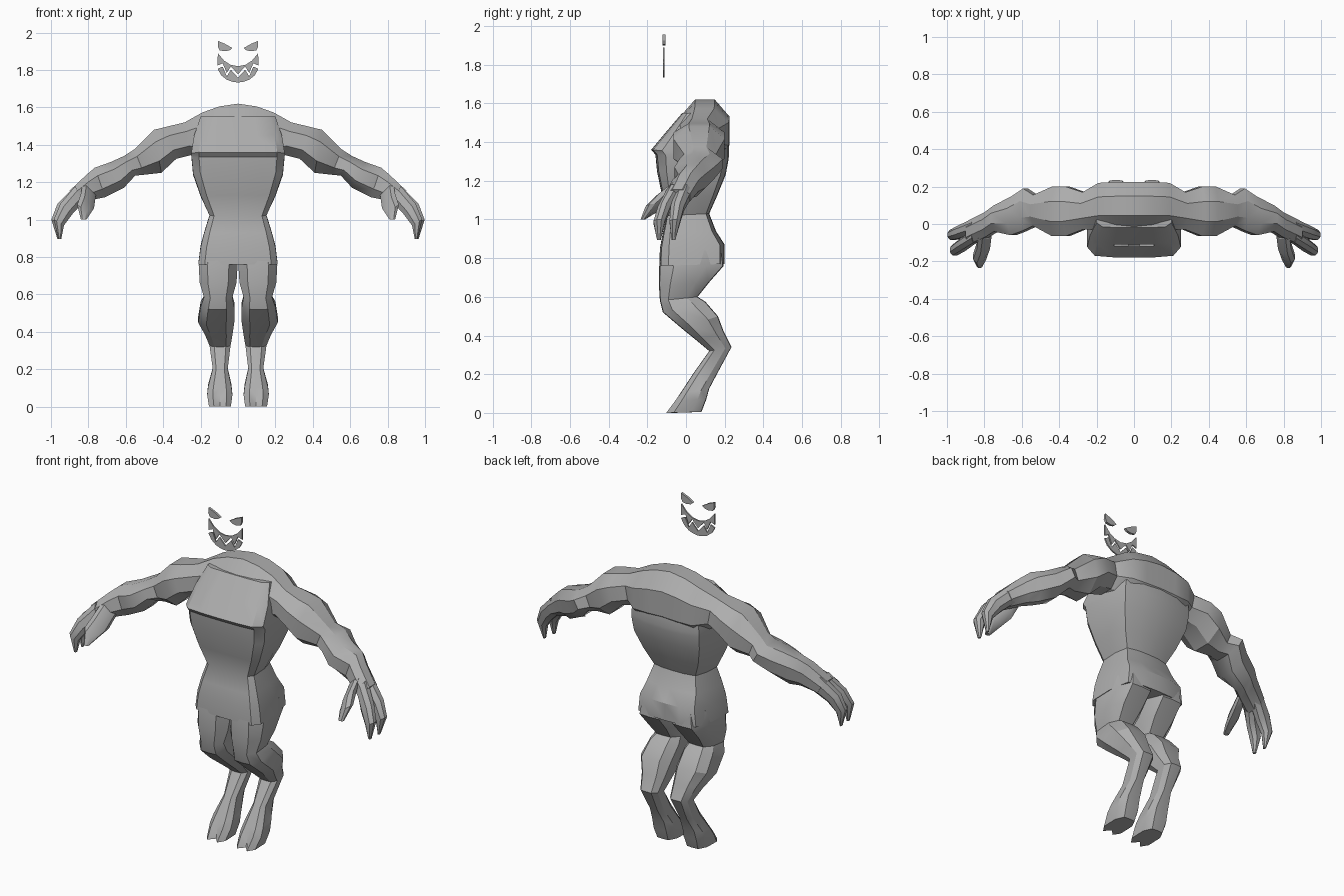
import bpy, bmesh, math
from mathutils import Vector

if "Cube" in bpy.data.objects:
    bpy.data.objects.remove(bpy.data.objects["Cube"])

grey = bpy.data.materials.new("body_grey")
grey.diffuse_color = (0.42, 0.42, 0.42, 1)
grey.use_nodes = True
grey.node_tree.nodes["Principled BSDF"].inputs["Base Color"].default_value = grey.diffuse_color


def finish(name, bm, mirror=False, smooth=True):
    bmesh.ops.recalc_face_normals(bm, faces=bm.faces)
    me = bpy.data.meshes.new(name)
    bm.to_mesh(me)
    bm.free()
    me.materials.append(grey)
    if smooth:
        me.shade_smooth()
        me.set_sharp_from_angle(angle=math.radians(32))
    ob = bpy.data.objects.new(name, me)
    bpy.context.collection.objects.link(ob)
    if mirror:
        ob.modifiers.new("mirror", 'MIRROR')
    return ob


def loft(name, rings, mirror=False, cap_start=True):
    """Skin a list of equal-length point rings."""
    bm = bmesh.new()
    vs = [[bm.verts.new(p) for p in r] for r in rings]
    n = len(vs[0])
    for a, b in zip(vs, vs[1:]):
        for i in range(n):
            j = (i + 1) % n
            bm.faces.new((a[i], a[j], b[j], b[i]))
    if cap_start:
        bm.faces.new(vs[0])
    bm.faces.new(vs[-1])
    return finish(name, bm, mirror)


def both_sides(half):
    """Complete a half profile that starts and ends on the middle line."""
    return half + [(-x, y) for x, y in half[-2:0:-1]]


def upright_ring(profile, x0, x1, front, back, notch=0.0):
    """Ring across x, running from a front (y, z) to a back (y, z)."""
    f, b = Vector((0, *front)), Vector((0, *back))
    mid, half = (f + b) / 2, (b - f) / 2
    pts = [mid + half * v + Vector(((x0 + x1) / 2 + u * (x1 - x0) / 2, 0, 0))
           for u, v in profile]
    pts[0].y += notch
    return pts


def limb_ring(top, bottom, y0, y1):
    """Octagon between an upper and lower (x, z), spanning y0..y1."""
    t, b = Vector((top[0], 0, top[1])), Vector((bottom[0], 0, bottom[1]))
    mid, half = (t + b) / 2, (t - b) / 2
    octagon = [(1, .4), (.45, 1), (-.45, 1), (-1, .4),
               (-1, -.4), (-.45, -1), (.45, -1), (1, -.4)]
    return [mid + half * u + Vector((0, (y0 + y1) / 2 + v * (y1 - y0) / 2, 0))
            for u, v in octagon]


# torso: chest slab with an overhanging lower edge, waist and hips
torso_profile = both_sides([(0, -1), (.45, -.99), (.84, -.95), (1, -.72),
                            (1, .15), (.88, .85), (.45, .98), (0, 1)])
torso = [
    (.20, (-.02, 1.55), (.17, 1.55)),
    (.235, (-.105, 1.45), (.22, 1.44)),
    (.25, (-.18, 1.36), (.222, 1.33)),
    (.248, (-.158, 1.335), (.22, 1.31)),
    (.24, (-.15, 1.25), (.205, 1.23)),
    (.20, (-.125, 1.13), (.16, 1.12)),
    (.152, (-.10, 1.02), (.12, 1.03)),
    (.18, (-.12, .93), (.155, .94)),
    (.20, (-.135, .85), (.20, .87)),
    (.212, (-.138, .76), (.20, .77)),
]
loft("torso", [upright_ring(torso_profile, -w, w, f, b) for w, f, b in torso])

# shoulders and arms: one limb from the neck to the palm, mirrored
arm = [
    ((0, 1.62), (0, 1.30), -.03, .225),
    ((.10, 1.605), (.10, 1.30), -.03, .225),
    ((.19, 1.573), (.19, 1.31), -.03, .22),
    ((.285, 1.52), (.25, 1.345), -.03, .17),
    ((.38, 1.497), (.33, 1.325), -.065, .20),
    ((.45, 1.48), (.41, 1.25), -.065, .20),
    ((.555, 1.375), (.50, 1.24), -.01, .155),
    ((.61, 1.34), (.55, 1.235), -.035, .19),
    ((.68, 1.308), (.61, 1.17), -.06, .145),
    ((.765, 1.278), (.71, 1.12), -.04, .10),
    ((.81, 1.24), (.76, 1.11), -.07, .065),
    ((.90, 1.155), (.85, 1.07), -.11, .02),
]
loft("arm", [limb_ring(*s) for s in arm], True, cap_start=False)

# claws
claws = {
    "rear_finger": [((.87, 1.18), (.83, 1.09), -.05, .03),
                    ((.965, 1.085), (.895, 1.03), -.08, -.01),
                    ((.998, 1.0), (.94, .975), -.085, -.03),
                    ((.965, .895), (.955, .895), -.075, -.055)],
    "front_finger": [((.87, 1.18), (.83, 1.09), -.10, -.02),
                     ((.95, 1.085), (.885, 1.03), -.145, -.08),
                     ((.985, 1.0), (.93, .97), -.168, -.11),
                     ((.96, .895), (.945, .895), -.15, -.13)],
    "thumb": [((.83, 1.20), (.76, 1.13), -.08, .0),
              ((.84, 1.14), (.77, 1.06), -.16, -.07),
              ((.86, 1.08), (.79, 1.03), -.21, -.14),
              ((.84, 1.0), (.81, 1.0), -.235, -.212)],
}
for name, secs in claws.items():
    loft(name, [limb_ring(*s) for s in secs], True)

# legs: bent-back knees, raised hocks and cleft feet
leg_profile = both_sides([(0, -1), (.55, -.97), (1, -.55), (1, .45),
                          (.6, .97), (0, 1)])
leg = [
    (.004, .195, (-.125, .84), (.185, .84), 0),
    (.002, .21, (-.139, .755), (.195, .76), 0),
    (.008, .205, (-.14, .66), (.12, .675), 0),
    (.03, .182, (-.135, .58), (.06, .60), 0),
    (.02, .20, (-.12, .52), (.10, .575), 0),
    (.02, .213, (-.02, .435), (.165, .50), 0),
    (.03, .175, (.06, .37), (.195, .42), 0),
    (.04, .152, (.12, .32), (.235, .34), 0),
    (.055, .135, (.035, .20), (.165, .21), 0),
    (.035, .16, (-.03, .10), (.12, .125), 0),
    (.03, .165, (-.06, .06), (.105, .07), .01),
    (.038, .155, (-.105, 0), (.08, .005), .04),
]
loft("leg", [upright_ring(leg_profile, *s) for s in leg], True)


# floating face plates
def plate(name, outline, y, depth, mirror=False):
    bm = bmesh.new()
    face = bm.faces.new([bm.verts.new((x, y, z)) for x, z in outline])
    ext = bmesh.ops.extrude_face_region(bm, geom=[face])
    moved = [v for v in ext["geom"] if isinstance(v, bmesh.types.BMVert)]
    bmesh.ops.translate(bm, verts=moved, vec=(0, depth, 0))
    return finish(name, bm, mirror, smooth=False)


def whole(half):
    return [(-x, z) for x, z in half[:0:-1]] + half


plate("eye", [(.107, 1.955), (.07, 1.94), (.03, 1.917), (.045, 1.905),
              (.07, 1.90), (.098, 1.905), (.108, 1.925)], -.121, .014, True)

zigzag = whole([(0, 1.768), (.038, 1.81), (.06, 1.775), (.082, 1.827), (.109, 1.815)])
lip = whole([(0, 1.82), (.04, 1.828), (.075, 1.85), (.108, 1.89)])
chin = whole([(0, 1.733), (.03, 1.737), (.06, 1.748), (.09, 1.772)])
plate("upper_teeth", lip + [(x, z + .009) for x, z in reversed(zigzag)], -.118, .008)
plate("lower_teeth", [(x, z - .009) for x, z in zigzag] + chin[::-1], -.118, .008)
